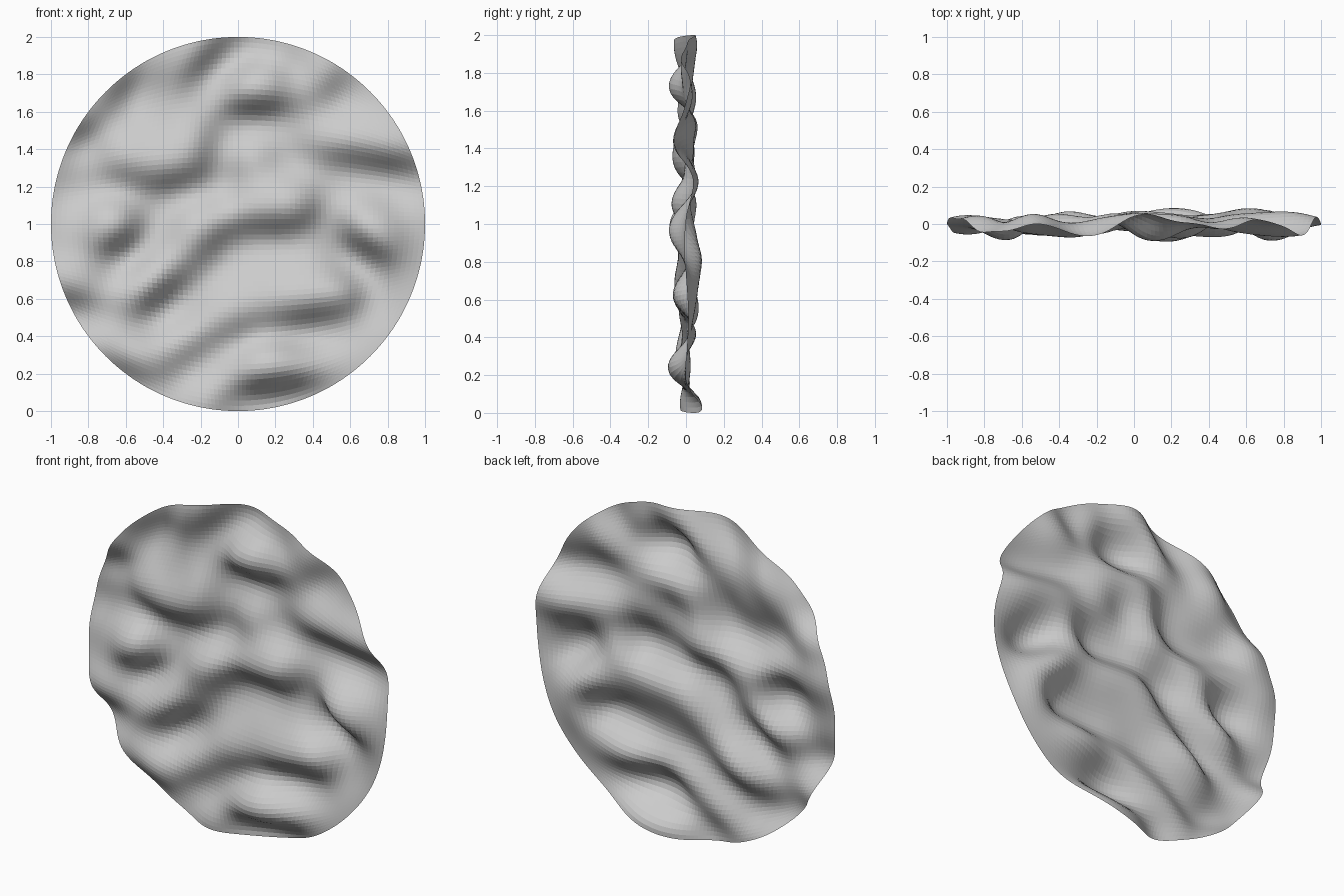
import bpy, bmesh, math

# Folds in the sheet: x, z, angle in degrees, half length, depth.
# Each one is a crest on its upper side and a hollow on its lower side.
FOLDS = [
    (-0.17, 1.88, 48, 0.16, 0.070),
    (-0.62, 1.74, 55, 0.12, 0.060),
    (0.10, 1.63, 3, 0.16, 0.080),
    (0.50, 1.74, 45, 0.12, 0.040),
    (-0.85, 1.50, 25, 0.10, 0.060),
    (-0.63, 1.27, -8, 0.14, 0.045),
    (-0.34, 1.23, 12, 0.14, 0.055),
    (-0.16, 1.42, 68, 0.12, 0.040),
    (0.58, 1.36, -4, 0.16, 0.050),
    (0.85, 1.32, -4, 0.14, 0.060),
    (0.16, 0.99, 3, 0.18, 0.060),
    (0.38, 1.08, 65, 0.10, 0.040),
    (-0.13, 0.88, 45, 0.13, 0.045),
    (-0.42, 0.62, 40, 0.15, 0.085),
    (-0.63, 0.90, 32, 0.12, 0.070),
    (0.67, 0.88, -36, 0.12, 0.110),
    (0.37, 0.51, 8, 0.17, 0.070),
    (0.00, 0.44, 22, 0.13, 0.035),
    (-0.27, 0.30, 32, 0.14, 0.040),
    (0.20, 0.14, 5, 0.18, 0.100),
    (-0.60, 0.22, -25, 0.12, 0.060),
    (-0.90, 0.60, -10, 0.13, 0.060),
    (0.64, 0.62, 65, 0.10, 0.040),
]
# Extra round bumps: x, z, push along y (negative is towards the front)
BUMPS = [
    (0.10, 1.74, -0.04), (0.12, 1.50, -0.02), (-0.67, 1.03, -0.045),
    (0.15, 0.28, -0.04), (0.74, 0.70, 0.02), (-0.08, 1.20, 0.05),
    (-0.17, 0.06, -0.05), (0.08, 1.95, 0.04), (-0.92, 1.18, 0.04),
    (-0.25, 1.02, -0.03), (-0.76, 0.38, -0.03), (0.32, 1.80, 0.04),
    (0.28, 1.36, 0.035), (0.04, 1.36, -0.03), (-0.45, 1.00, 0.03),
]
WIDTH = 0.11
N = 72


def depth(x, z):
    total = 0.0
    for fx, fz, ang, length, amp in FOLDS:
        a = math.radians(ang)
        dx, dz = x - fx, z - fz
        v = (dx * math.cos(a) + dz * math.sin(a)) / length
        u = (dz * math.cos(a) - dx * math.sin(a)) / WIDTH
        total -= amp * u * math.exp(0.5 - 0.5 * u * u - 0.5 * v * v)
    for bx, bz, push in BUMPS:
        total += push * math.exp(-((x - bx) ** 2 + (z - bz) ** 2) / 0.018)
    return 0.14 * math.tanh(total / 0.14)


# Rippled round sheet: square grid bent onto a disc, then displaced
bm = bmesh.new()
bmesh.ops.create_grid(bm, x_segments=N, y_segments=N, size=1.0)
for vert in bm.verts:
    p, q = vert.co.x, vert.co.y
    x = p * math.sqrt(max(0.0, 1 - q * q / 2))
    z = 1 + q * math.sqrt(max(0.0, 1 - p * p / 2))
    vert.co = (x, depth(x, z), z)
bm.normal_update()
mesh = bpy.data.meshes.new("rippled_disc")
bm.to_mesh(mesh)
bm.free()
bpy.context.collection.objects.link(bpy.data.objects.new("rippled_disc", mesh))
